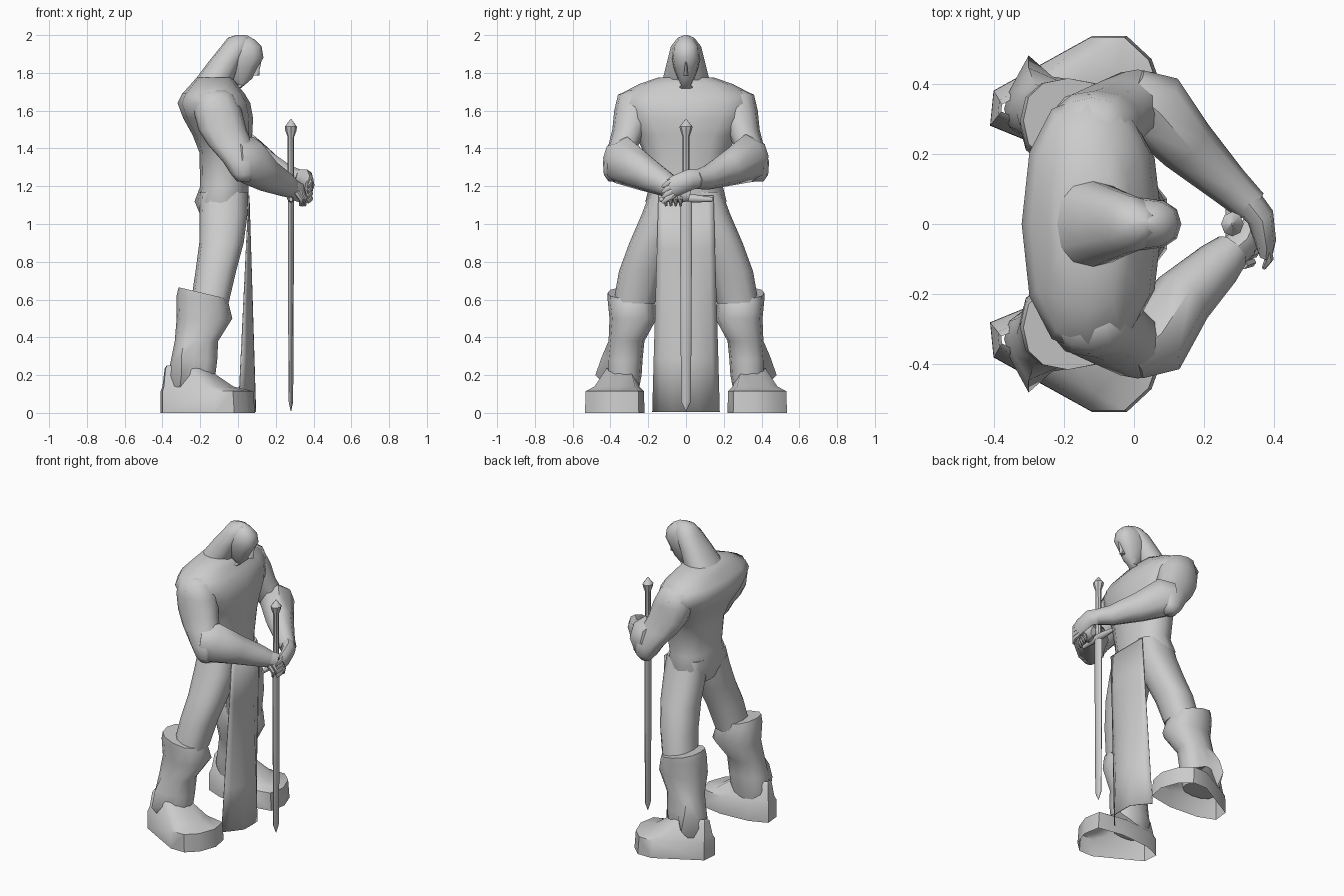
import bpy, bmesh, math
from mathutils import Vector


def loft(name, rings, angle=50, caps=True):
    """Skin a list of equal-sized point rings and cap the ends."""
    bm = bmesh.new()
    vs = [[bm.verts.new(p) for p in r] for r in rings]
    n = len(vs[0])
    for a, b in zip(vs, vs[1:]):
        for i in range(n):
            bm.faces.new((a[i], a[(i + 1) % n], b[(i + 1) % n], b[i]))
    if caps:
        bm.faces.new(vs[0])
        bm.faces.new(vs[-1])
    return finish(name, bm, angle)


def finish(name, bm, angle):
    bmesh.ops.recalc_face_normals(bm, faces=bm.faces)
    me = bpy.data.meshes.new(name)
    bm.to_mesh(me)
    bm.free()
    ob = bpy.data.objects.new(name, me)
    bpy.context.collection.objects.link(ob)
    bpy.context.view_layer.objects.active = ob
    ob.select_set(True)
    bpy.ops.object.shade_smooth_by_angle(angle=math.radians(angle))
    ob.select_set(False)
    return ob


def power(v, e):
    return math.copysign(abs(v) ** e, v)


def level(z, x0, x1, y0, y1, s=1, n=12, e=0.85, tilt=0):
    """Horizontal rounded ring filling the box x0..x1, y0..y1; s mirrors y."""
    pts = []
    for i in range(n):
        t = 2 * math.pi * i / n
        c, d = power(math.cos(t), e), power(math.sin(t), e)
        pts.append(((x0 + x1) / 2 + c * (x1 - x0) / 2,
                    s * ((y0 + y1) / 2 + d * (y1 - y0) / 2), z + tilt * c))
    return pts


def tube(name, path, n=8):
    """Limb along (x, y, z, side radius, upright radius) stations."""
    P = [Vector(p[:3]) for p in path]
    rings = []
    for i, p in enumerate(path):
        t = (P[min(i + 1, len(P) - 1)] - P[max(i - 1, 0)]).normalized()
        u = t.cross(Vector((0, 0, 1))).normalized()
        v = u.cross(t)
        rings.append([P[i] + u * p[3] * math.cos(a) + v * p[4] * math.sin(a)
                      for a in (2 * math.pi * k / n for k in range(n))])
    return loft(name, rings)


def body(name, rows, angle=50):
    return loft(name, [level(z, a, b, -w, w) for z, a, b, w in rows], angle)


# Torso: height, back, front, half width
body("torso", [(1.0, -.18, .04, .15), (1.12, -.23, .055, .215), (1.2, -.2, .055, .195),
               (1.38, -.205, .065, .225), (1.47, -.24, .075, .265), (1.56, -.29, .08, .34),
               (1.64, -.32, .065, .37), (1.69, -.295, .035, .345), (1.74, -.25, -.005, .25),
               (1.775, -.22, -.03, .15)], 60)
# Hair sweeping from the crown onto the back
body("hair", [(1.64, -.315, -.12, .15), (1.76, -.23, -.02, .125), (1.86, -.155, .02, .1),
              (1.94, -.09, .06, .08), (1.985, -.055, .06, .045), (2.0, -.01, .04, .01)])
# Bowed head
body("head", [(1.70, -.12, -.01, .07), (1.735, 0, .035, .025), (1.77, -.05, .075, .045),
              (1.83, -.08, .105, .065), (1.88, -.09, .135, .075), (1.94, -.08, .125, .07),
              (1.975, -.05, .09, .045), (1.998, 0, .05, .01)])
# Nose
loft("nose", [level(1.785, .07, .113, -.014, .014, n=6), level(1.81, .08, .113, -.01, .01, n=6),
              level(1.87, .1, .126, -.005, .005, n=6)])

for s, side in ((1, "left"), (-1, "right")):
    # Upper arm blending into the broad shoulder
    loft(side + "_upper_arm", [level(*r, s) for r in (
        (1.71, -.16, -.06, .2, .3), (1.685, -.22, -.02, .15, .36),
        (1.6, -.235, .02, .17, .38), (1.5, -.21, .045, .21, .39),
        (1.42, -.16, .08, .25, .41), (1.33, -.08, .1, .28, .44),
        (1.26, -.035, .09, .31, .435), (1.225, -.005, .06, .34, .41))], 60)
    # Thigh
    loft(side + "_thigh", [level(*r, s) for r in (
        (1.17, -.2, .05, .01, .19), (1.05, -.205, .05, .01, .235),
        (.9, -.205, .03, .06, .3), (.75, -.225, -.01, .12, .355), (.58, -.25, -.05, .165, .385))])
    # Flared boot shaft with an outward point near the ankle
    shaft = [level(.635, -.315, -.06, .175, .415, s, tilt=-.03),
             level(.6, -.325, -.05, .17, .415, s, tilt=-.02),
             level(.5, -.325, -.03, .155, .405, s), level(.38, -.335, -.105, .22, .41, s),
             level(.28, -.355, -.11, .23, .42, s), level(.2, -.37, -.12, .235, .42, s),
             level(.12, -.36, -.13, .25, .41, s)]
    shaft[5][4] = (-.3, s * .48, .2)
    shaft[4][4] = (-.3, s * .445, .3)
    loft(side + "_boot_shaft", shaft, 50)
    # Splayed foot: one outline shrunk upward towards the heel, open below
    sole = [(-.41, .28), (-.4, .38), (-.12, .535), (-.02, .535), (.05, .47),
            (.09, .36), (.07, .25), (-.1, .22), (-.3, .235)]
    loft(side + "_foot", [[(-.37 + (x + .37) * k, s * (.33 + (y - .33) * k), z) for x, y in sole]
                          for z, k in ((0, 1), (.115, .98), (.14, .75), (.235, .45), (.25, .2))],
         40, caps=False)

# Forearms, crossing in front at the sword
tube("left_forearm", [(-.01, .385, 1.36, .065, .09), (.05, .34, 1.35, .105, .13),
                      (.15, .225, 1.295, .085, .095), (.27, .11, 1.245, .06, .065),
                      (.335, .05, 1.235, .05, .05)])
tube("left_hand", [(.31, .08, 1.24, .045, .05), (.36, .02, 1.235, .04, .055),
                   (.375, -.05, 1.205, .03, .055), (.375, -.08, 1.19, .022, .05)])
tube("right_forearm", [(-.01, -.385, 1.35, .065, .09), (.05, -.345, 1.34, .105, .13),
                       (.14, -.21, 1.265, .09, .095), (.24, -.115, 1.215, .07, .07),
                       (.28, -.075, 1.19, .055, .055)])
tube("right_hand", [(.26, -.095, 1.2, .05, .055), (.31, -.055, 1.175, .045, .055),
                    (.335, -.015, 1.16, .035, .05), (.335, .02, 1.15, .02, .03)])
# Fingers
for i in range(4):
    z = 1.235 - i * .027
    tube("left_finger", [(.375, -.06, z, .015, .016), (.385, -.1, z - .02, .013, .015),
                         (.37, -.125, z - .04, .006, .008)], 6)
    y = -.115 + i * .026
    tube("right_finger", [(.31 + i * .01, y, 1.17, .014, .016), (.335 + i * .008, y + .006, 1.13, .013, .014),
                          (.33 + i * .008, y + .01, 1.095, .007, .007)], 6)


# Sword: pommel, grip, blade and guard
def sword_part(name, rows):
    return loft(name, [level(z, .28 - a, .28 + a, -b, b, n=8, e=1) for z, a, b in rows], 40)


sword_part("sword_grip", [(1.555, .003, .003), (1.515, .032, .035), (1.495, .03, .03),
                          (1.46, .017, .018), (1.13, .017, .02)])
sword_part("sword_blade", [(1.15, .016, .032), (.6, .015, .03), (.06, .012, .026), (.01, .002, .002)])
tube("sword_guard", [(.28, -.14, 1.13, .01, .012), (.28, -.04, 1.135, .02, .022),
                     (.28, .04, 1.135, .02, .022), (.28, .14, 1.13, .01, .012)])

# Long curved cloth panel hanging in front
bm = bmesh.new()
grid = [[bm.verts.new((.055 + k * ((.035 if abs(c) < .6 else 0) - .055 * c ** 4),
                       c * (.145 + .03 * k), 1.15 - 1.145 * k))
         for c in (-1, -.8, -.4, 0, .4, .8, 1)] for k in (0, .25, .5, .75, 1)]
for a, b in zip(grid, grid[1:]):
    for i in range(6):
        bm.faces.new((a[i], a[i + 1], b[i + 1], b[i]))
cloth = finish("front_cloth", bm, 40)
cloth.modifiers.new("thickness", "SOLIDIFY").thickness = .006
